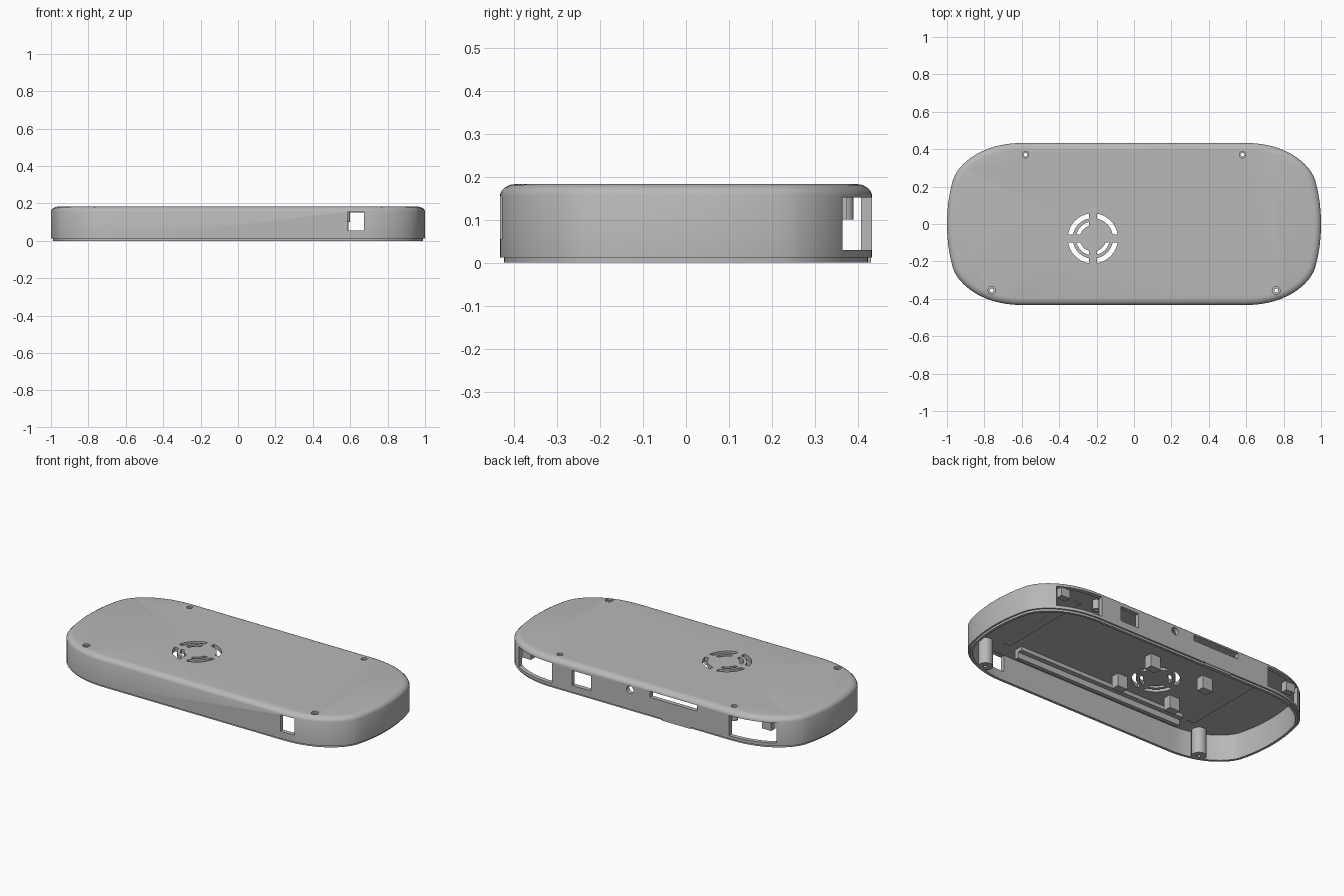
import bpy, bmesh, math
from mathutils import Vector, Matrix, geometry

cube = bpy.data.objects.get("Cube")
if cube:
    bpy.data.objects.remove(cube)

grey = bpy.data.materials.new("mid_grey_plastic")
grey.use_nodes = True
GREY = (0.48, 0.48, 0.48, 1)
grey.diffuse_color = GREY
grey.node_tree.nodes["Principled BSDF"].inputs["Base Color"].default_value = GREY

TOP, CEILING, WALL = 0.183, 0.158, 0.026


def make(name, bm, angle=35):
    bmesh.ops.recalc_face_normals(bm, faces=bm.faces[:])
    mesh = bpy.data.meshes.new(name)
    bm.to_mesh(mesh)
    bm.free()
    obj = bpy.data.objects.new(name, mesh)
    bpy.context.collection.objects.link(obj)
    mesh.materials.append(grey)
    smooth(obj, angle)
    return obj


def smooth(obj, angle=35):
    bpy.ops.object.select_all(action='DESELECT')
    obj.select_set(True)
    bpy.context.view_layer.objects.active = obj
    bpy.ops.object.shade_smooth_by_angle(angle=math.radians(angle))


def add_box(bm, x0, x1, y0, y1, z0, z1):
    size = Matrix.Diagonal((x1 - x0, y1 - y0, z1 - z0, 1))
    mid = Matrix.Translation(((x0 + x1) / 2, (y0 + y1) / 2, (z0 + z1) / 2))
    bmesh.ops.create_cube(bm, size=1, matrix=mid @ size)


def box(name, *bounds):
    bm = bmesh.new()
    add_box(bm, *bounds)
    return make(name, bm)


def add_cylinder(bm, x, y, z, r, depth, turn=0):
    bmesh.ops.create_cone(bm, cap_ends=True, segments=24, radius1=r, radius2=r, depth=depth,
                          matrix=Matrix.Translation((x, y, z)) @ Matrix.Rotation(turn, 4, 'X'))


def loft(bm, rings, closed=False):
    rows = [[bm.verts.new(p) for p in ring] for ring in rings]
    n = len(rows[0])
    pairs = list(zip(rows, rows[1:])) + ([(rows[-1], rows[0])] if closed else [])
    for a, b in pairs:
        for i in range(n):
            j = (i + 1) % n
            bm.faces.new((a[i], a[j], b[j], b[i]))
    return rows


# Rounded outline, one quarter mirrored to four
corner = [(0.6, 0.433), (0.8, 0.433), (0.93, 0.335), (0.967, 0.24)]
side = [(0.967, 0.24), (0.99, 0.16), (1.0, 0.08), (1.0, 0.0)]
quarter = []
for curve, count in ((corner, 15), (side, 8)):
    pts = geometry.interpolate_bezier(*[Vector(p) for p in curve], count)
    quarter += pts if not quarter else pts[1:]
right = quarter + [Vector((p.x, -p.y)) for p in quarter[-2::-1]]
outline = right + [Vector((-p.x, p.y)) for p in reversed(right)]


def ring(inset, z):
    result = []
    n = len(outline)
    for i, p in enumerate(outline):
        t = (outline[(i + 1) % n] - outline[i - 1]).normalized()
        result.append((p.x + t.y * inset, p.y - t.x * inset, z))
    # outline runs clockwise, so flip the inset to point inwards
    if abs(result[0][1]) > abs(outline[0].y):
        result = [(2 * p.x - q[0], 2 * p.y - q[1], z) for p, q in zip(outline, result)]
    return result


# Hollow shell with stepped bottom lip and rounded top edge
profile = [(WALL, CEILING), (WALL, 0.0), (0.01, 0.0), (0.01, 0.012), (0, 0.012), (0, 0.158),
           (0.004, 0.167), (0.012, 0.175), (0.023, 0.181), (0.036, TOP)]
bm = bmesh.new()
rows = loft(bm, [ring(i, z) for i, z in profile])
bm.faces.new(rows[0])
bm.faces.new(rows[-1])
shell = make("shell", bm)

# Cutters: ports, vent slots and screw holes
bm = bmesh.new()
add_box(bm, 0.585, 0.675, -0.5, -0.38, 0.055, 0.155)
add_box(bm, 0.33, 0.456, 0.38, 0.5, 0.053, 0.143)
add_box(bm, -0.377, -0.064, 0.38, 0.5, 0.12, 0.156)
for s in (-1, 1):
    add_box(bm, *sorted((s * 0.59, s * 0.858)), 0.325, 0.5, 0.03, 0.152)
add_cylinder(bm, 0.07, 0.43, 0.13, 0.023, 0.12, math.pi / 2)

VX, VY, BAR = -0.22, -0.077, 0.021
for r0, r1 in ((0.07, 0.09), (0.108, 0.134)):
    for k in range(4):
        loops = []
        for r, z in ((r0, 0.14), (r1, 0.14), (r1, 0.2), (r0, 0.2)):
            gap = math.asin(BAR / r)
            angles = [k * math.pi / 2 + gap + (math.pi / 2 - 2 * gap) * i / 10 for i in range(11)]
            loops.append([(VX + r * math.cos(a), VY + r * math.sin(a), z) for a in angles])
        loft(bm, list(zip(*loops)))
        bm.verts.ensure_lookup_table()
        verts = bm.verts[-44:]
        bm.faces.new(verts[:4])
        bm.faces.new(verts[-4:])

screws = [(s * x, y, r, head) for s in (-1, 1)
          for x, y, r, head in ((0.58, 0.37, 0.02, 0.017), (0.76, -0.355, 0.042, 0.021))]
for x, y, r, head in screws:
    loops = []
    for rad, z in ((0.01, 0.13), (0.01, 0.172), (head, 0.172), (head, 0.2)):
        loops.append([(x + rad * math.cos(a * math.tau / 24), y + rad * math.sin(a * math.tau / 24), z)
                      for a in range(24)])
    ends = loft(bm, loops)
    bm.faces.new(ends[0])
    bm.faces.new(ends[-1])
cutter = make("opening_cutter", bm)
cutter.hide_render = True

cut = shell.modifiers.new("openings", 'BOOLEAN')
cut.operation = 'DIFFERENCE'
cut.solver = 'EXACT'
cut.object = cutter
bpy.context.view_layer.update()
graph = bpy.context.evaluated_depsgraph_get()
cut_mesh = bpy.data.meshes.new_from_object(shell.evaluated_get(graph))
shell.modifiers.clear()
shell.data = cut_mesh
bpy.data.objects.remove(cutter)
smooth(shell)

# Hollow screw posts under the top
for x, y, r, head in screws:
    bm = bmesh.new()
    low = 0.0 if y < 0 else 0.1
    loops = [[(x + rad * math.cos(a * math.tau / 24), y + rad * math.sin(a * math.tau / 24), z)
              for a in range(24)]
             for rad, z in ((r, low), (r, 0.16), (0.01, 0.16), (0.01, low))]
    loft(bm, loops, closed=True)
    make("front_screw_post" if y < 0 else "back_screw_post", bm)

# Inner rails and ribs on the underside of the top
box("front_rail", -0.575, 0.575, -0.325, -0.3, 0.1, 0.162)
box("front_rail_ledge", -0.575, 0.575, -0.3, -0.27, 0.135, 0.162)
for s in (-1, 1):
    box("cross_rib", *sorted((s * 0.63, s * 0.68)), -0.3, 0.3, 0.152, 0.162)
    box("corner_block", *sorted((s * 0.77, s * 0.83)), 0.335, 0.375, 0.1, 0.162)

# Fan holder blocks around the vent
for x in (-0.42, -0.05):
    for y in (-0.18, 0.1):
        box("fan_block", x - 0.035, x + 0.035, y - 0.025, y + 0.025, 0.08, 0.162)

# Small tab on the back lip
box("back_lip_tab", -0.33, -0.145, 0.41, 0.43, 0.0, 0.02)
